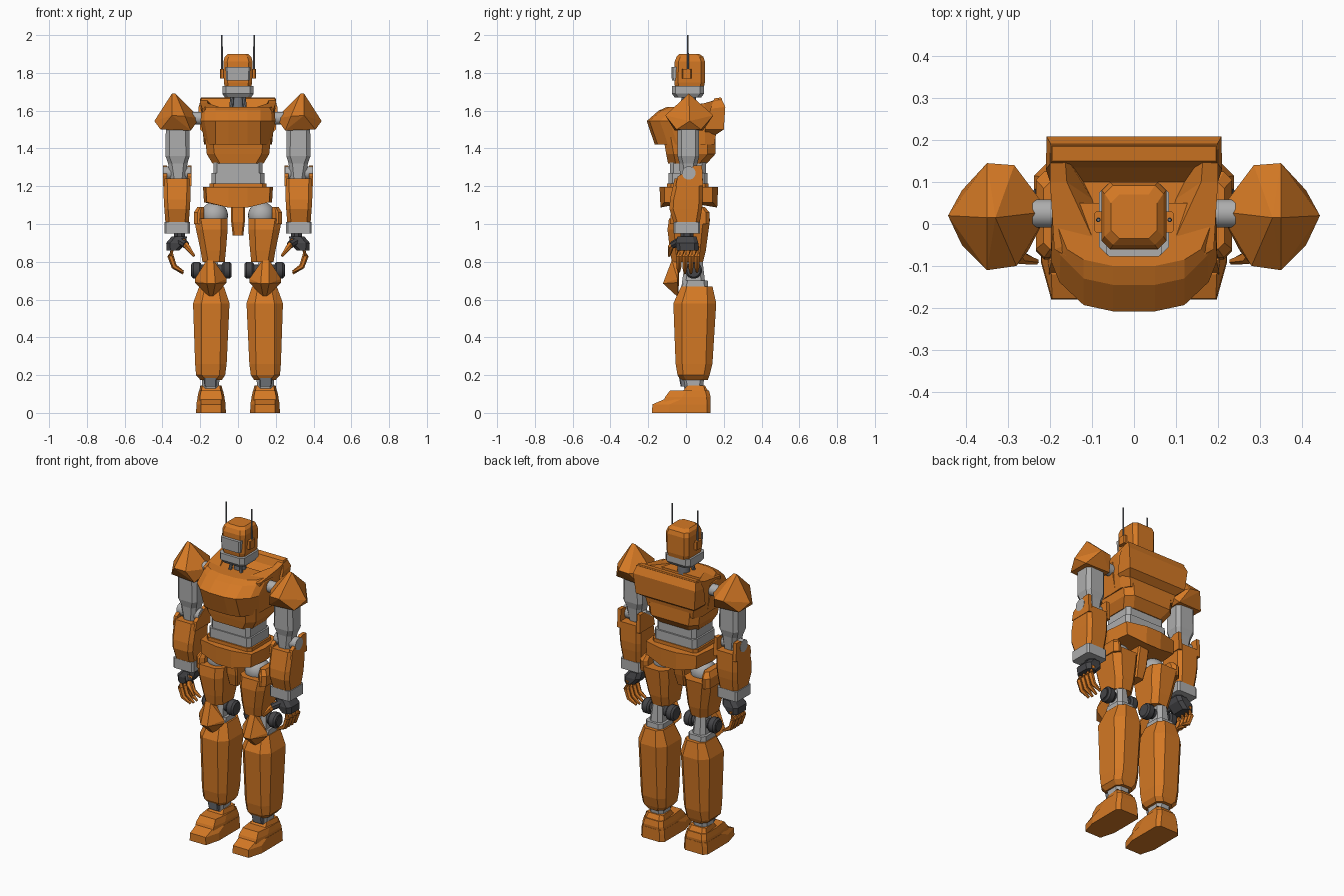
import bpy, bmesh, math
from mathutils import Vector, Matrix

if "Cube" in bpy.data.objects:
    bpy.data.objects.remove(bpy.data.objects["Cube"], do_unlink=True)


def material(name, r, g, b):
    mat = bpy.data.materials.new(name)
    mat.use_nodes = True
    mat.diffuse_color = (r, g, b, 1)
    shader = next(n for n in mat.node_tree.nodes if n.type == "BSDF_PRINCIPLED")
    shader.inputs["Base Color"].default_value = (r, g, b, 1)
    shader.inputs["Roughness"].default_value = 0.6
    return mat


orange = material("armor orange", 0.66, 0.19, 0.018)
light = material("light grey", 0.42, 0.42, 0.42)
steel = material("steel grey", 0.18, 0.19, 0.21)
dark = material("dark grey", 0.06, 0.06, 0.065)


def finish(bm, name, mat, pair=False, smooth=False):
    """Turn a bmesh into one object, or into a left and a right one."""
    for side, prefix in ((1, "left_"), (-1, "right_")) if pair else ((1, ""),):
        copy = bm.copy()
        bmesh.ops.scale(copy, vec=(side, 1, 1), verts=copy.verts)
        bmesh.ops.recalc_face_normals(copy, faces=copy.faces)
        mesh = bpy.data.meshes.new(prefix + name)
        copy.to_mesh(mesh)
        copy.free()
        mesh.materials.append(mat)
        obj = bpy.data.objects.new(prefix + name, mesh)
        bpy.context.collection.objects.link(obj)
        if smooth:
            bpy.ops.object.select_all(action="DESELECT")
            obj.select_set(True)
            bpy.context.view_layer.objects.active = obj
            bpy.ops.object.shade_smooth_by_angle(angle=math.radians(40))
    bm.free()


def loft(name, mat, rings, pair=False, smooth=False):
    """Skin a stack of outlines with equal point counts and cap the ends."""
    bm = bmesh.new()
    loops = [[bm.verts.new(p) for p in ring] for ring in rings]
    for low, high in zip(loops, loops[1:]):
        for i in range(len(low)):
            j = (i + 1) % len(low)
            bm.faces.new((low[i], low[j], high[j], high[i]))
    bm.faces.new(loops[0])
    bm.faces.new(loops[-1])
    finish(bm, name, mat, pair, smooth)


def hull(name, mat, points, pair=False):
    bm = bmesh.new()
    for p in points:
        bm.verts.new(p)
    bmesh.ops.convex_hull(bm, input=bm.verts)
    bmesh.ops.dissolve_limit(bm, angle_limit=0.03, verts=bm.verts, edges=bm.edges)
    finish(bm, name, mat, pair)


def tube(name, mat, path, radii, sides=8, pair=False):
    path = [Vector(p) for p in path]
    rings = []
    for i, p in enumerate(path):
        along = path[min(i + 1, len(path) - 1)] - path[max(i - 1, 0)]
        turn = along.to_track_quat("Z", "Y")
        angles = [math.tau * (k + 0.5) / sides for k in range(sides)]
        rings.append([p + turn @ Vector((math.cos(a), math.sin(a), 0)) * radii[i] for a in angles])
    loft(name, mat, rings, pair, smooth=True)


def box(z, x0, x1, y0, y1, c=0.02):
    """Level rectangle outline with cut corners."""
    return [(x0 + c, y0, z), (x1 - c, y0, z), (x1, y0 + c, z), (x1, y1 - c, z),
            (x1 - c, y1, z), (x0 + c, y1, z), (x0, y1 - c, z), (x0, y0 + c, z)]


def mid(z, w, y0, y1, c=0.02):
    return box(z, -w, w, y0, y1, c)


def sym(half):
    """Complete a half outline, listed front to back, across the centre."""
    return half + [(-x, y, z) for x, y, z in reversed(half)]


# Head, jaw, visor, ears and antennas
loft("head", orange, [mid(1.7, .066, -.055, .09), mid(1.75, .075, -.062, .1),
                      mid(1.86, .077, -.06, .1), mid(1.885, .07, -.05, .092),
                      mid(1.9, .055, -.035, .07)])
loft("jaw", light, [mid(1.67, .07, -.06, .08), mid(1.69, .083, -.075, .095),
                    mid(1.73, .083, -.075, .095)])
loft("visor", light, [mid(1.76, .062, -.075, -.04, .008), mid(1.83, .066, -.078, -.04, .008)])
loft("ear", orange, [box(1.77, .07, .095, -.02, .03, .005), box(1.82, .07, .095, -.02, .03, .005)], True)
tube("antenna", steel, [(.085, .01, 1.78), (.085, .01, 1.9), (.085, .01, 2)], [.006, .005, .004], 8, True)
tube("neck", steel, [(0, .02, 1.55), (0, .02, 1.69)], [.035, .035], 12)
tube("neck_strut", steel, [(.04, -.03, 1.57), (.03, -.01, 1.69)], [.01, .01], 8, True)

# Torso with sunken collar
loft("torso", orange, [
    sym([(.12, -.1, 1.42), (.17, -.05, 1.42), (.18, .1, 1.42), (.15, .15, 1.42)]),
    sym([(.12, -.1, 1.6), (.19, -.06, 1.61), (.2, .1, 1.64), (.2, .19, 1.665)]),
    sym([(.07, -.06, 1.6), (.1, -.03, 1.62), (.16, .1, 1.64), (.165, .165, 1.66)]),
    sym([(.07, -.04, 1.58), (.08, -.02, 1.58), (.1, .06, 1.58), (.12, .1, 1.58)])])


def breast(z, f, w):
    y = min(f + .07, -.06)
    return sym([(.05, f, z), (.12, f + .015, z), (w - .02, y, z), (w, y + .05, z), (w, .05, z)])


loft("breastplate", orange, [breast(1.42, -.165, .175), breast(1.545, -.208, .198),
                             breast(1.6, -.145, .195), breast(1.62, -.1, .18)])
loft("abdomen", orange, [mid(1.32, .135, -.095, .11, .04), mid(1.37, .165, -.105, .155, .04),
                         mid(1.46, .175, -.12, .155, .04)])
loft("back_plate", orange, [sym([(.17, .1, 1.47), (.16, .155, 1.47)]),
                            sym([(.2, .1, 1.5), (.195, .2, 1.5)]),
                            sym([(.21, .13, 1.61), (.208, .208, 1.62)]),
                            sym([(.195, .15, 1.665), (.195, .185, 1.67)])])

# Waist and pelvis
loft("waist_upper", light, [mid(1.26, .13, -.085, .105), mid(1.34, .13, -.085, .105)])
loft("waist_lower", light, [mid(1.2, .14, -.092, .115), mid(1.27, .14, -.092, .115)])
loft("pelvis_rim", orange, [mid(1.19, .15, -.1, .12), mid(1.215, .15, -.1, .12)])


def belt(z, drop, grow):
    return sym([(.05, -.135 - grow, z - drop), (.165 + grow, -.115, z),
                (.18 + grow, 0, z), (.165 + grow, .14, z), (.05, .165 + grow, z - drop)])


loft("belt", orange, [belt(1.115, .028, 0), belt(1.195, 0, .005)])
loft("crotch", orange, [mid(.94, .028, -.05, .05, .008), mid(1.01, .036, -.065, .07, .008),
                        mid(1.12, .036, -.07, .09, .008)])

# Shoulders and upper arms
hull("shoulder_pad", orange, [
    (.35, .015, 1.69), (.33, .015, 1.69), (.285, .14, 1.57), (.35, .145, 1.575),
    (.443, .02, 1.545), (.35, -.11, 1.575), (.28, -.1, 1.57), (.203, .03, 1.56),
    (.41, .08, 1.5), (.41, -.05, 1.5), (.25, -.06, 1.495), (.25, .09, 1.495)], True)
tube("shoulder_axle", light, [(.15, .025, 1.56), (.3, .025, 1.56)], [.035, .035], 12, True)
loft("upper_arm", light, [box(1.22, .278, .355, -.03, .05), box(1.32, .268, .37, -.035, .06),
                          box(1.36, .256, .384, -.045, .07), box(1.52, .258, .382, -.045, .07)], True)
tube("elbow", light, [(.25, .015, 1.27), (.398, .015, 1.27)], [.036, .036], 16, True)

# Forearms with prongs around the elbow, and cuffs
loft("forearm", orange, [box(.99, .262, .383, -.06, .07), box(1.08, .255, .39, -.088, .085),
                         box(1.13, .252, .393, -.085, .09), box(1.24, .25, .395, -.06, .09)], True)
for label, x in (("outer_elbow_guard", .375), ("inner_elbow_guard", .246)):
    hull(label, orange, [(x + dx, y, z) for dx in (0, .022) for y, z in
                         ((-.055, 1.2), (-.045, 1.25), (.045, 1.31), (.085, 1.31), (.09, 1.2))], True)
loft("cuff", light, [box(.95, .255, .39, -.067, .075, .01), box(1.01, .255, .39, -.067, .075, .01)], True)

# Hands
loft("wrist", dark, [box(.9, .28, .34, -.03, .04), box(.96, .28, .34, -.03, .04)], True)
loft("palm", dark, [box(.86, .31, .378, -.05, .065), box(.9, .275, .38, -.055, .065),
                    box(.935, .27, .35, -.045, .055)], True)
for n in range(4):
    y = -.038 + n * .032
    tip = .735 + abs(n - 1.5) * .008
    tube("finger_%d" % (n + 1), orange, [(.345, y, .88), (.357, y, .83), (.338, y, .775), (.29, y, tip)],
         [.016, .017, .015, .007], 6, True)
tube("thumb", orange, [(.29, -.045, .91), (.27, -.08, .88), (.232, -.09, .83)], [.016, .017, .007], 6, True)
tube("thumb_joint", dark, [(.31, -.03, .91), (.275, -.07, .89)], [.022, .02], 8, True)

# Hips and thighs
ball = bmesh.new()
bmesh.ops.create_uvsphere(ball, u_segments=24, v_segments=12, radius=.072,
                          matrix=Matrix.Translation((.125, .01, 1.045)))
finish(ball, "hip_ball", light, True, True)
loft("thigh", orange, [box(.8, .07, .188, -.075, .09, .03), box(.86, .064, .198, -.085, .105, .03),
                       box(.97, .055, .222, -.098, .12, .035), box(1.03, .055, .232, -.09, .128, .035)], True)
loft("thigh_side", orange, [box(1, .18, .233, -.085, .125), box(1.06, .18, .234, -.08, .125),
                            box(1.09, .18, .215, -.06, .1, .015)], True)

# Knees
loft("knee_link", light, [box(.62, .1, .185, -.03, .105), box(.7, .1, .185, -.02, .1),
                          box(.83, .11, .175, 0, .085)], True)
loft("knee_collar", light, [box(.64, .085, .2, -.03, .12), box(.7, .085, .2, -.01, .115)], True)
tube("knee_axle", dark, [(.035, .04, .755), (.25, .04, .755)], [.03, .03], 16, True)
for label, x in (("inner_knee_drum", .035), ("outer_knee_drum", .195)):
    tube(label, dark, [(x, .04, .755), (x + .01, .04, .755), (x + .04, .04, .755), (x + .05, .04, .755)],
         [.036, .045, .045, .036], 16, True)
hull("knee_cap", orange, [
    (.13, -.075, .81), (.165, -.075, .81), (.13, -.035, .8), (.165, -.035, .8),
    (.06, -.045, .71), (.06, -.045, .69), (.228, -.045, .71), (.228, -.045, .69),
    (.12, -.122, .685), (.165, -.122, .685), (.135, -.04, .61), (.15, -.04, .61)], True)

# Shins, ankles and feet
loft("shin", orange, [box(.175, .085, .2, -.03, .115, .03), box(.2, .068, .222, -.045, .125, .03),
                      box(.26, .06, .227, -.055, .14, .035), box(.58, .045, .238, -.067, .16, .045),
                      box(.67, .075, .205, -.025, .14, .03)], True)
loft("ankle", light, [box(.13, .1, .19, -.01, .09), box(.22, .098, .192, -.03, .1)], True)
loft("ankle_guard", steel, [box(.14, .115, .178, -.028, 0, .005), box(.215, .11, .182, -.042, 0, .005)], True)


def sole(z, toe, heel, w, c):
    """Foot outline whose toe is narrower than its heel."""
    m = .143
    return [(m - w + c, toe, z), (m + w - c, toe, z), (m + w, toe + .09, z), (m + w, heel - .02, z),
            (m + w - .02, heel, z), (m - w + .02, heel, z), (m - w, heel - .02, z), (m - w, toe + .09, z)]


loft("foot", orange, [sole(0, -.18, .13, .079, .025), sole(.045, -.178, .13, .077, .025),
                      sole(.07, -.12, .13, .074, .02)], True)
loft("foot_step", orange, [sole(.06, -.12, .128, .074, .015), sole(.085, -.11, .13, .071, .012),
                           sole(.118, -.085, .122, .064, .012)], True)
loft("foot_top", orange, [sole(.11, -.02, .12, .064, .012), sole(.145, .005, .1, .056, .01)], True)
